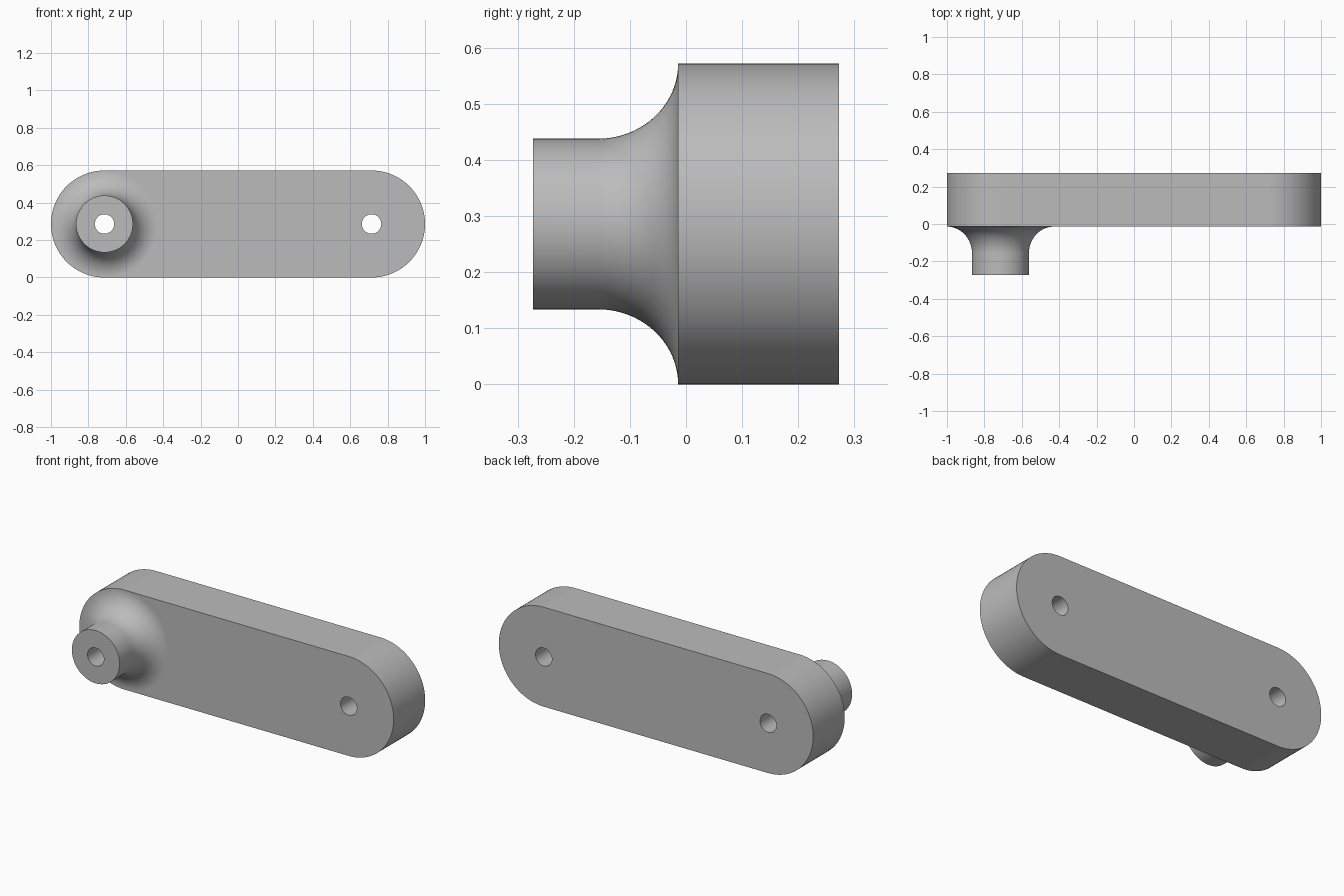
import bpy
import bmesh
from math import sin, cos, pi, radians

cube = bpy.data.objects.get("Cube")
if cube:
    bpy.data.objects.remove(cube)

N, H = 96, 48                       # segments per circle, and per half circle
R, BOSS_R, HOLE_R = 0.286, 0.152, 0.052
CX = 1 - R                          # hole centres at -CX and +CX
FRONT, BACK, TIP = -0.014, 0.273, -0.273
FILLET = 0.143                      # depth of the flare at the boss root

bm = bmesh.new()


def ring(x, r, y):
    """Circle facing y, running from the bottom through +x to the top and back."""
    angles = [-pi / 2 + 2 * pi * i / N for i in range(N)]
    verts = [bm.verts.new((x + r * cos(a), y, R + r * sin(a))) for a in angles]
    return verts + verts[:1]


def bridge(a, b, start=0, end=N):
    for i in range(start, end):
        bm.faces.new((a[i], a[i + 1], b[i + 1], b[i]))


# Rims and holes of the bar
left_front, left_back = ring(-CX, R, FRONT), ring(-CX, R, BACK)
right_front, right_back = ring(CX, R, FRONT), ring(CX, R, BACK)
left_hole_back = ring(-CX, HOLE_R, BACK)
right_hole_front, right_hole_back = ring(CX, HOLE_R, FRONT), ring(CX, HOLE_R, BACK)

# Outer wall: two round ends and two straight sides
bridge(right_front, right_back, 0, H)
bridge(left_front, left_back, H, N)
for i in (0, H):
    bm.faces.new((left_front[i], right_front[i], right_back[i], left_back[i]))

# Back face around both holes
bridge(left_back, left_hole_back, H, N)
bridge(right_back, right_hole_back, 0, H)
bm.faces.new(left_hole_back[:H + 1] + [left_back[H], right_back[H]]
             + right_hole_back[H:] + [right_back[0], left_back[0]])

# Front face between the flared boss and the far hole
bridge(right_front, right_hole_front, 0, H)
bm.faces.new(left_front[:H + 1] + [right_front[H]]
             + right_hole_front[H:] + [right_front[0]])
bridge(right_hole_front, right_hole_back)

# Boss: flare, straight neck, end face, then the bore back through the bar
previous = left_front
for step in range(1, 21):
    a = pi / 2 * step / 20
    current = ring(-CX, R - (R - BOSS_R) * sin(a), FRONT - FILLET * (1 - cos(a)))
    bridge(previous, current)
    previous = current
for current in (ring(-CX, BOSS_R, TIP), ring(-CX, HOLE_R, TIP), left_hole_back):
    bridge(previous, current)
    previous = current

# Remove unused rim points and orient faces
bmesh.ops.delete(bm, geom=[v for v in bm.verts if not v.link_faces], context='VERTS')
bmesh.ops.recalc_face_normals(bm, faces=bm.faces)
mesh = bpy.data.meshes.new("crank_arm")
bm.to_mesh(mesh)
bm.free()

grey = bpy.data.materials.new("plain grey")
grey.use_nodes = True
grey.diffuse_color = (0.5, 0.5, 0.5, 1)
grey.node_tree.nodes["Principled BSDF"].inputs["Base Color"].default_value = (0.5, 0.5, 0.5, 1)
mesh.materials.append(grey)

arm = bpy.data.objects.new("crank_arm", mesh)
bpy.context.collection.objects.link(arm)
bpy.ops.object.select_all(action='DESELECT')
arm.select_set(True)
bpy.context.view_layer.objects.active = arm
bpy.ops.object.shade_smooth_by_angle(angle=radians(30))
weighted = arm.modifiers.new("flat_face_normals", 'WEIGHTED_NORMAL')
weighted.keep_sharp = True
